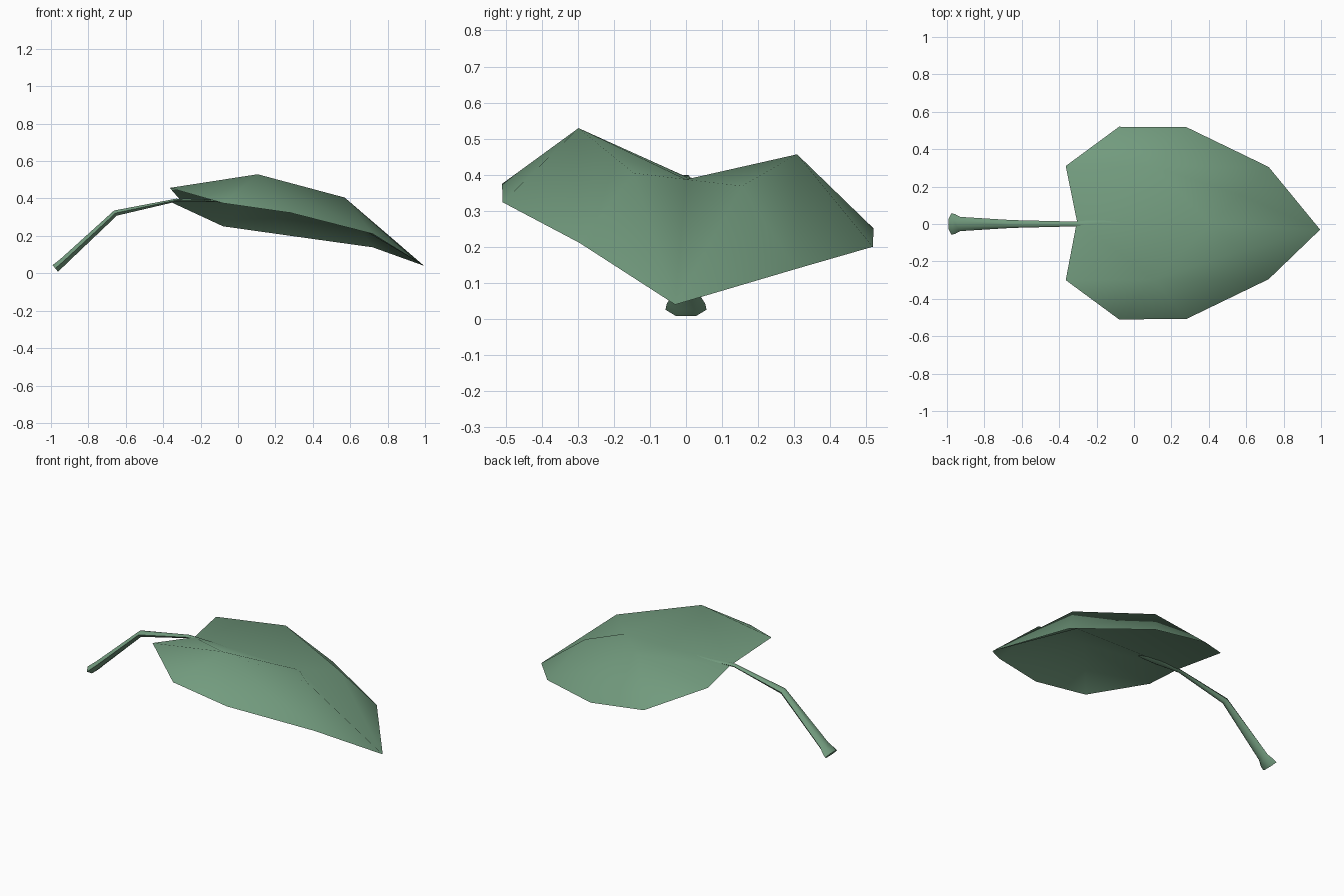
import bpy, bmesh, math
from mathutils import Vector

if "Cube" in bpy.data.objects:
    bpy.data.objects.remove(bpy.data.objects["Cube"])

green = bpy.data.materials.new("leaf green")
green.diffuse_color = (0.17, 0.33, 0.21, 1)
green.use_nodes = True
green.node_tree.nodes["Principled BSDF"].inputs["Base Color"].default_value = green.diffuse_color


def make_object(name, bm):
    bmesh.ops.recalc_face_normals(bm, faces=bm.faces)
    mesh = bpy.data.meshes.new(name)
    bm.to_mesh(mesh)
    bm.free()
    mesh.materials.append(green)
    ob = bpy.data.objects.new(name, mesh)
    bpy.context.collection.objects.link(ob)
    for p in mesh.polygons:
        p.use_smooth = True
    return ob


# Blade: one half described by outline and raised ridge, mirrored and rolled
half = {
    "lobe": (-0.365, 0.305, 0.42), "edge1": (-0.08, 0.515, 0.313),
    "edge2": (0.28, 0.513, 0.262), "edge3": (0.72, 0.30, 0.175),
    "ridge1": (0.105, 0.303, 0.493), "ridge2": (0.57, 0.15, 0.387),
}
faces = ["lobe edge1 ridge1", "edge1 edge2 ridge1", "ridge1 edge2 edge3",
         "ridge1 edge3 ridge2", "ridge2 edge3 tip", "notch lobe ridge1",
         "notch ridge1 mid", "mid ridge1 ridge2", "mid ridge2 tip"]
bm = bmesh.new()
centre = {"notch": bm.verts.new((-0.305, 0.015, 0.388)),
          "mid": bm.verts.new((0.41, 0, 0.387)),
          "tip": bm.verts.new((0.995, -0.03, 0.04))}
for side in (1, -1):
    v = dict(centre)
    for key, (x, y, z) in half.items():
        v[key] = bm.verts.new((x, side * y + 0.005, z - side * y * 0.12))
    for f in faces:
        loop = [v[k] for k in f.split()]
        bm.faces.new(loop if side < 0 else loop[::-1])
blade = make_object("leaf_blade", bm)
# keep the upper side facing up
if sum(p.normal.z for p in blade.data.polygons) < 0:
    blade.data.flip_normals()

# Stalk: tapered six-sided tube, flared at the foot, flattened point on the blade
path = [(-0.977, 0.026, 0.057, 0.026), (-0.957, 0.043, 0.053, 0.025),
        (-0.93, 0.067, 0.038, 0.023), (-0.655, 0.322, 0.021, 0.018),
        (-0.33, 0.391, 0.013, 0.009), (-0.18, 0.388, 0.023, 0.006),
        (-0.08, 0.384, 0.016, 0.006), (-0.03, 0.380, 0.003, 0.003)]
bm = bmesh.new()
rings = []
for i, (x, z, ry, rn) in enumerate(path):
    a, b = path[max(i - 1, 0)], path[min(i + 1, len(path) - 1)]
    t = Vector((b[0] - a[0], 0, b[1] - a[1])).normalized()
    n = Vector((-t.z, 0, t.x))
    rings.append([bm.verts.new(Vector((x, 0, z)) + n * rn * math.sin(k * math.pi / 3)
                  + Vector((0, ry * math.cos(k * math.pi / 3), 0))) for k in range(6)])
for r, s in zip(rings, rings[1:]):
    for k in range(6):
        j = (k + 1) % 6
        bm.faces.new((r[k], r[j], s[j], s[k]))
bm.faces.new(rings[0][::-1])
bm.faces.new(rings[-1])
stalk = make_object("leaf_stalk", bm)
bpy.context.view_layer.objects.active = stalk
stalk.select_set(True)
bpy.ops.object.shade_smooth_by_angle(angle=math.radians(65))
